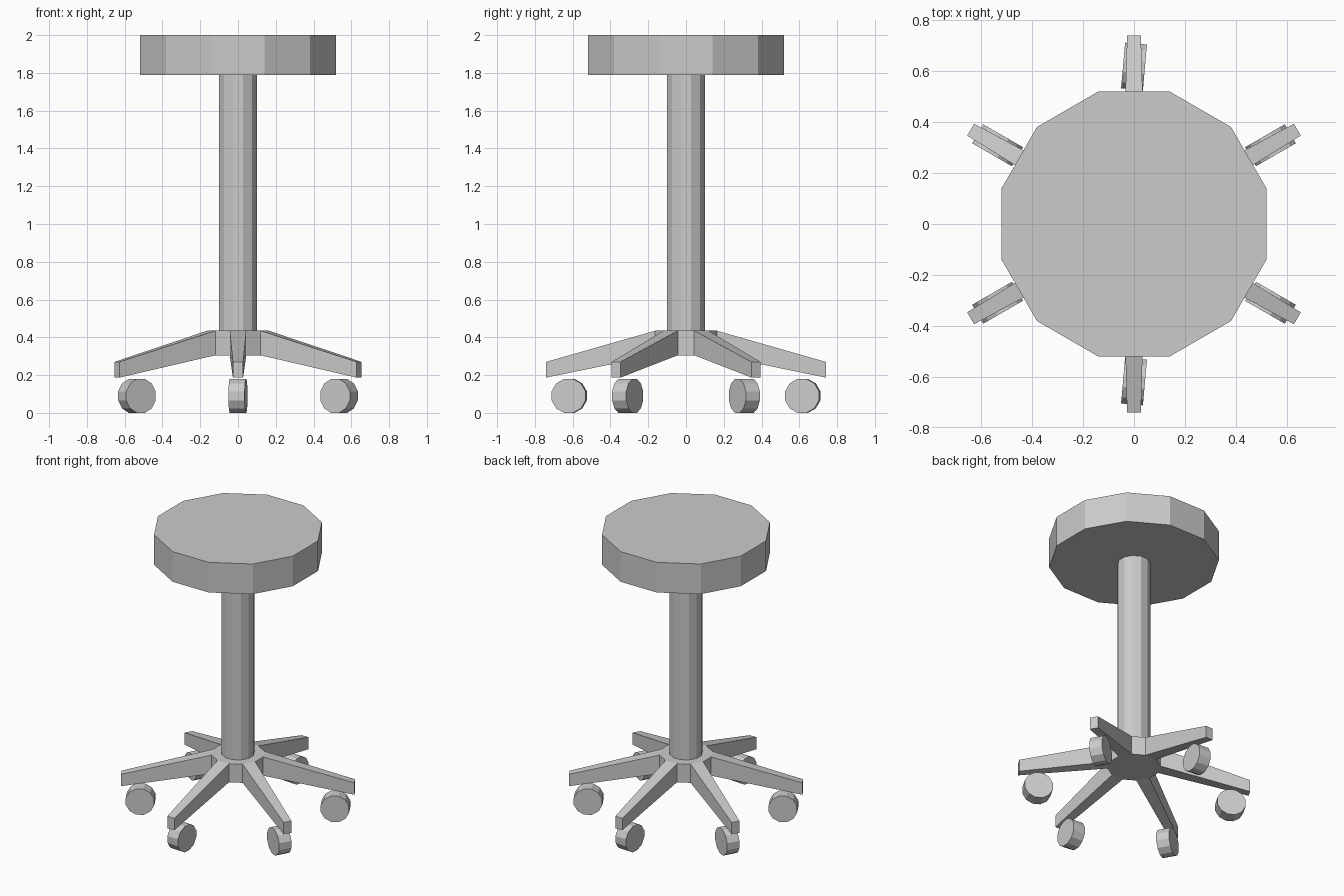
import bpy, bmesh
from math import radians, cos, sin
from mathutils import Matrix, Vector

if "Cube" in bpy.data.objects:
    bpy.data.objects.remove(bpy.data.objects["Cube"])


def make_object(name, bm):
    bmesh.ops.recalc_face_normals(bm, faces=bm.faces[:])
    mesh = bpy.data.meshes.new(name)
    bm.to_mesh(mesh)
    bm.free()
    obj = bpy.data.objects.new(name, mesh)
    bpy.context.collection.objects.link(obj)
    return obj


def prism(bm, apothem, z0, z1):
    """Twelve-sided prism with flat sides facing the axes."""
    r = apothem / cos(radians(15))
    ring = [bm.verts.new((r * cos(radians(15 + 30 * i)), r * sin(radians(15 + 30 * i)), z0))
            for i in range(12)]
    face = bm.faces.new(ring)
    out = bmesh.ops.extrude_face_region(bm, geom=[face], use_keep_orig=True)
    top = [v for v in out["geom"] if isinstance(v, bmesh.types.BMVert)]
    bmesh.ops.translate(bm, verts=top, vec=(0, 0, z1 - z0))


# Seat and column
for name, apothem, z0, z1 in (("seat", 0.52, 1.79, 2.0), ("column", 0.101, 0.435, 1.79)):
    bm = bmesh.new()
    prism(bm, apothem, z0, z1)
    make_object(name, bm)

# Star base: every second side of the hub is drawn out into a tapered leg
HUB, TIP = 0.163, 0.74
bm = bmesh.new()
prism(bm, HUB, 0.305, 0.435)
bm.normal_update()
for k in range(6):
    a = radians(30 + 60 * k)
    out_dir = Vector((cos(a), sin(a), 0))
    side_dir = Vector((-sin(a), cos(a), 0))
    side = max((f for f in bm.faces if abs(f.calc_center_median().length_squared
               - HUB ** 2 - 0.37 ** 2) < 1e-4),
               key=lambda f: f.calc_center_median().dot(out_dir))
    tip = bmesh.ops.extrude_discrete_faces(bm, faces=[side])["faces"][0]
    for v in tip.verts:
        s = 1 if v.co.dot(side_dir) > 0 else -1
        z = 0.27 if v.co.z > 0.37 else 0.187
        v.co = out_dir * TIP + side_dir * s * 0.027 + Vector((0, 0, z))
bmesh.ops.remove_doubles(bm, verts=bm.verts[:], dist=1e-5)
make_object("star_base", bm)

# Casters: the front and back wheels are swivelled slightly
for k in range(6):
    angle = 30 + 60 * k
    swivel = -5 if k in (1, 4) else 0
    bm = bmesh.new()
    prism(bm, 0.09, -0.043, 0.043)
    bm.transform(Matrix.Rotation(radians(angle), 4, 'Z')
                 @ Matrix.Translation((0.618, 0, 0.09))
                 @ Matrix.Rotation(radians(swivel), 4, 'Z')
                 @ Matrix.Rotation(radians(90), 4, 'X'))
    make_object(f"caster_{k + 1}", bm)
